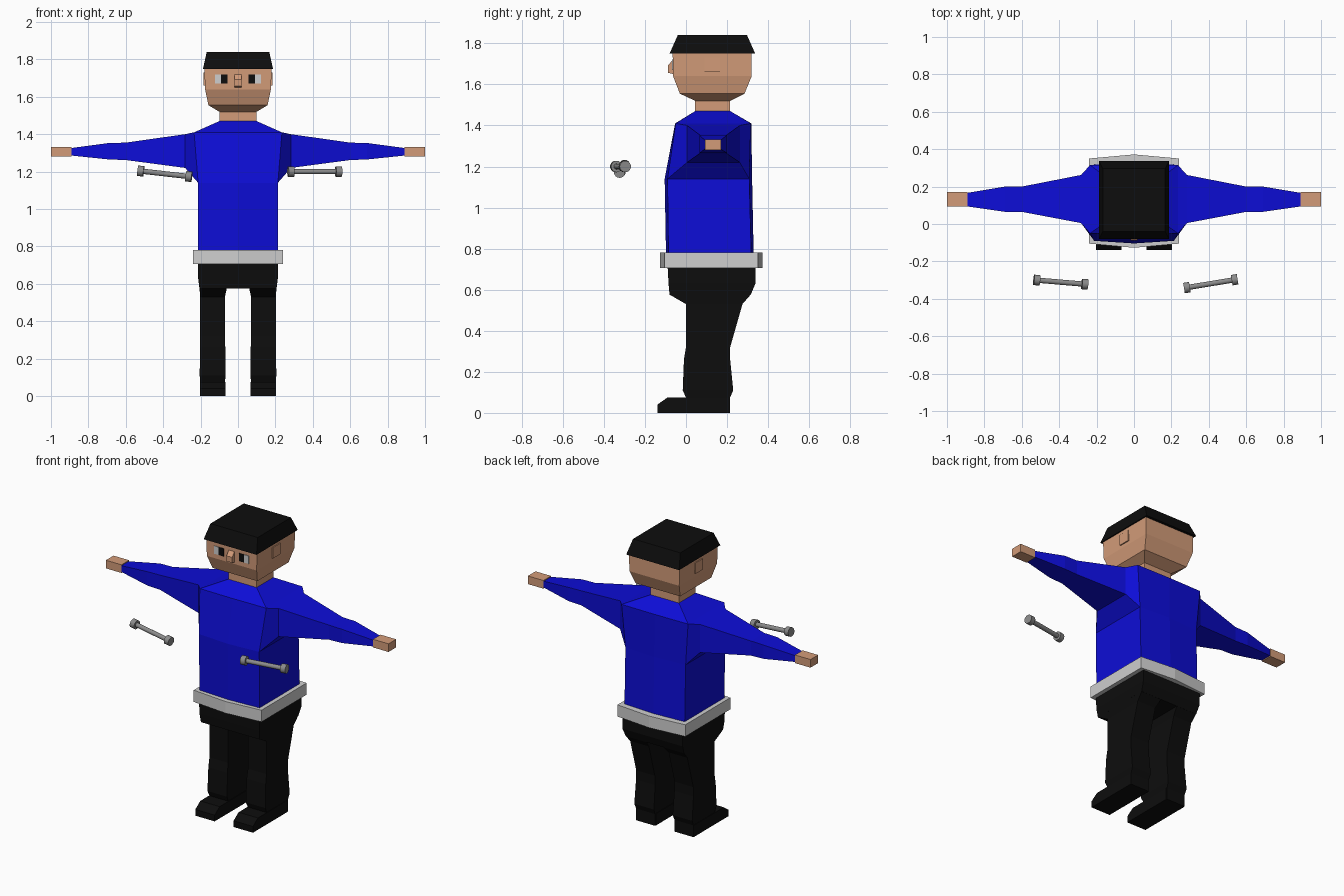
import bpy
import bmesh
from mathutils import Vector

if "Cube" in bpy.data.objects:
    bpy.data.objects.remove(bpy.data.objects["Cube"])


def mat(name, r, g, b):
    m = bpy.data.materials.new(name)
    m.diffuse_color = (r, g, b, 1)
    m.use_nodes = True
    m.node_tree.nodes["Principled BSDF"].inputs["Base Color"].default_value = m.diffuse_color
    return m


BLUE = mat("blue cloth", 0.004, 0.004, 0.68)
BLACK = mat("black cloth", 0.004, 0.004, 0.004)
SKIN = mat("skin", 0.65, 0.33, 0.19)
SILVER = mat("light grey", 0.62, 0.62, 0.62)
STEEL = mat("steel grey", 0.26, 0.26, 0.26)


def finish(bm, name, material):
    bmesh.ops.recalc_face_normals(bm, faces=bm.faces)
    me = bpy.data.meshes.new(name)
    bm.to_mesh(me)
    bm.free()
    me.materials.append(material)
    ob = bpy.data.objects.new(name, me)
    bpy.context.collection.objects.link(ob)
    return ob


def loft(name, rings, material, cap_start=True, drop=None, mirror=False):
    """Skin a list of point rings; drop(face centre) removes faces."""
    bm = bmesh.new()
    vs = [[bm.verts.new(p) for p in r] for r in rings]
    n = len(rings[0])
    for a, b in zip(vs, vs[1:]):
        for i in range(n):
            j = (i + 1) % n
            bm.faces.new((a[i], a[j], b[j], b[i]))
    if cap_start:
        bm.faces.new(vs[0])
    bm.faces.new(vs[-1])
    bmesh.ops.recalc_face_normals(bm, faces=bm.faces)
    if drop:
        gone = [f for f in bm.faces if drop(f.calc_center_median())]
        bmesh.ops.delete(bm, geom=gone, context='FACES')
    ob = finish(bm, name, material)
    if mirror:
        ob.modifiers.new("mirror", 'MIRROR')
    return ob


def rect(x0, x1, y0, y1, z):
    return [(x0, y0, z), (x1, y0, z), (x1, y1, z), (x0, y1, z)]


def hexa(x, y0, y1, z, b):
    """Rectangle whose front and back bulge by b at the middle."""
    return [(-x, y0, z), (0, y0 - b, z), (x, y0, z),
            (x, y1, z), (0, y1 + b, z), (-x, y1, z)]


def section(x, y0, y1, z0, z1):
    return [(x, y0, z0), (x, y1, z0), (x, y1, z1), (x, y0, z1)]


def box(name, x, y, z, material, mirror=False):
    return loft(name, [rect(*x, *y, z[0]), rect(*x, *y, z[1])], material,
                mirror=mirror)


# Sweater body with open shoulder sides
loft("sweater", [hexa(.213, -.085, .318, .75, .012),
                 hexa(.213, -.09, .308, 1.14, .014),
                 hexa(.235, -.05, .315, 1.41, .003),
                 hexa(.10, .045, .215, 1.47, 0)], BLUE,
     drop=lambda c: abs(c.x) > .2 and 1.2 < c.z < 1.35)

# Sleeves start on the shoulder openings
shoulder = [(.213, -.09, 1.14), (.213, .308, 1.14),
            (.235, .315, 1.41), (.235, -.05, 1.41)]
loft("sleeve", [shoulder,
                section(.283, .005, .262, 1.22, 1.40),
                section(.60, .065, .20, 1.262, 1.355),
                section(.69, .065, .20, 1.265, 1.353),
                section(.90, .095, .165, 1.287, 1.325)], BLUE,
     cap_start=False, mirror=True)
box("hand", (.89, 1.0), (.093, .17), (1.28, 1.332), SKIN, True)

# Belt
loft("belt", [hexa(.24, -.105, .35, .705, .022),
              hexa(.24, -.105, .35, .78, .022)], SILVER)

# Trousers and shoes
loft("hips", [rect(-.213, .213, -.09, .34, .72),
              rect(-.213, .213, -.085, .338, .63),
              rect(-.206, .206, -.08, .315, .575)], BLACK)
loft("leg", [rect(.06, .206, -.08, .315, .576),
             rect(.07, .202, 0, .275, .53),
             rect(.07, .202, 0, .215, .32),
             rect(.068, .203, -.01, .215, .26),
             rect(.066, .205, -.016, .23, .11),
             rect(.07, .202, 0, .215, .075),
             rect(.07, .202, 0, .215, 0)], BLACK, mirror=True)
loft("shoe", [[(x, .21, 0), (x, -.14, 0), (x, -.14, .04),
               (x, -.09, .075), (x, .21, .075)] for x in (.067, .204)],
     BLACK, mirror=True)

# Neck, head and hair
box("neck", (-.10, .10), (.045, .215), (1.46, 1.53), SKIN)
loft("head", [rect(-.10, .10, .045, .215, 1.52),
              rect(-.158, .158, -.03, .285, 1.555),
              rect(-.176, .176, -.063, .32, 1.64),
              rect(-.18, .18, -.065, .32, 1.76)], SKIN)
loft("hair", [rect(-.187, .187, -.08, .337, 1.75),
              rect(-.167, .167, -.04, .297, 1.84)], BLACK)

# Face details
box("eye_white", (.09, .123), (-.068, -.06), (1.67, 1.72), SILVER, True)
box("pupil", (.055, .09), (-.068, -.06), (1.67, 1.72), BLACK, True)
box("ear", (.17, .184), (.09, .165), (1.66, 1.73), SKIN, True)
loft("nose", [[(x, -.06, 1.65), (x, -.088, 1.657), (x, -.088, 1.692),
               (x, -.064, 1.72)] for x in (-.02, .02)], SKIN)


# Dumbbells
def rod(bm, a, b, radius, sides):
    d = b - a
    turn = d.to_track_quat('Z', 'Y').to_matrix().to_4x4()
    turn.translation = (a + b) / 2
    bmesh.ops.create_cone(bm, cap_ends=True, segments=sides, radius1=radius,
                          radius2=radius, depth=d.length, matrix=turn)


def dumbbell(name, a, b):
    a, b = Vector(a), Vector(b)
    u = (b - a).normalized() * .016
    bm = bmesh.new()
    rod(bm, a, b, .014, 16)
    for end in (a, b):
        rod(bm, end - u, end + u, .028, 16)
    ob = finish(bm, name, STEEL)
    bpy.context.view_layer.objects.active = ob
    ob.select_set(True)
    bpy.ops.object.shade_smooth_by_angle()
    ob.select_set(False)


dumbbell("left_dumbbell", (-.52, -.30, 1.203), (-.263, -.322, 1.174))
dumbbell("right_dumbbell", (.283, -.34, 1.2), (.538, -.298, 1.2))
